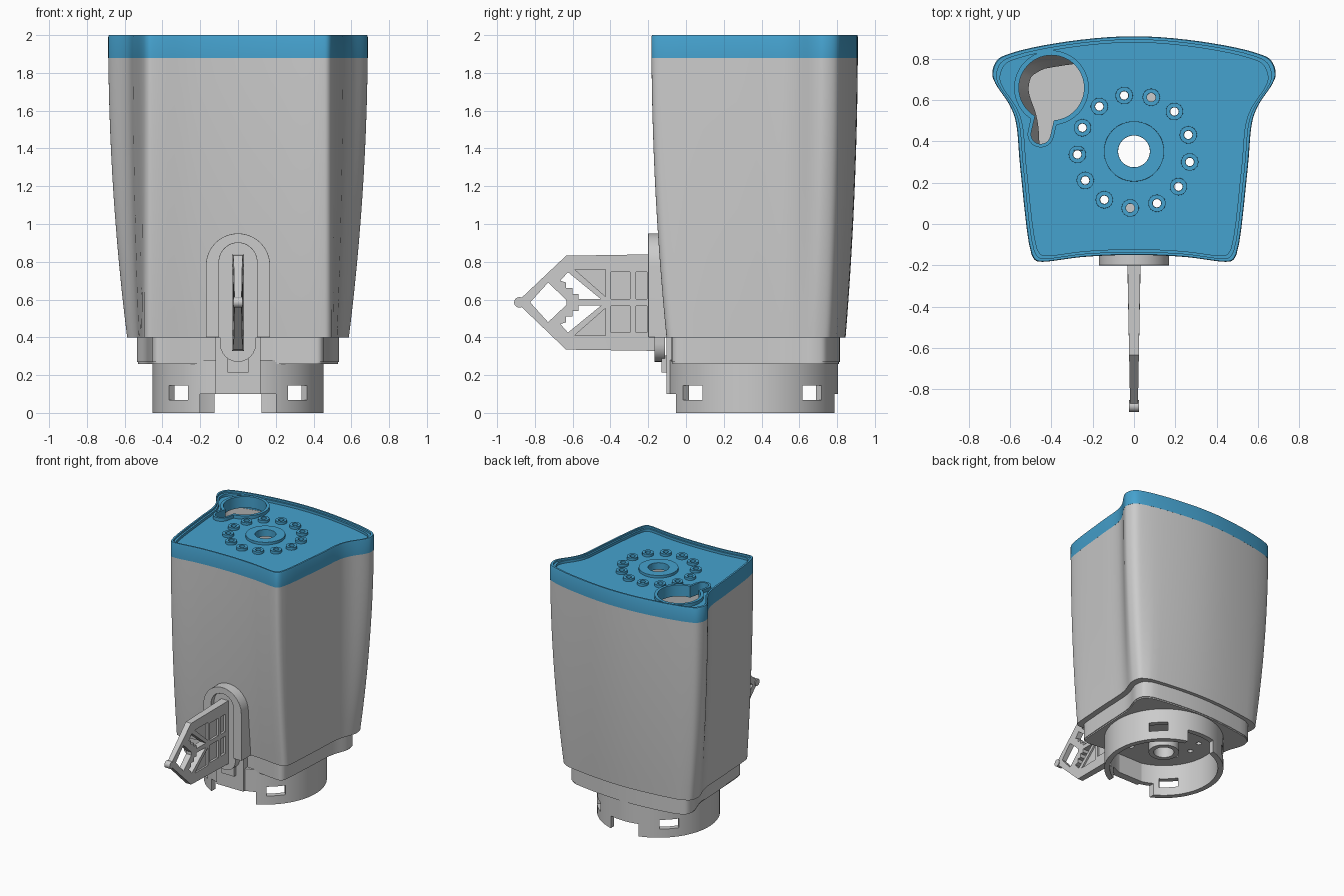
import bpy, bmesh
from math import sin, cos, pi, asin, radians
from mathutils import Vector, Matrix

if "Cube" in bpy.data.objects:
    bpy.data.objects.remove(bpy.data.objects["Cube"])

CX, CY = 0.0, 0.352          # axis of the round features


def finish(name, bm, mat=None):
    bmesh.ops.remove_doubles(bm, verts=bm.verts, dist=1e-5)
    bmesh.ops.recalc_face_normals(bm, faces=bm.faces)
    me = bpy.data.meshes.new(name)
    bm.to_mesh(me)
    bm.free()
    ob = bpy.data.objects.new(name, me)
    bpy.context.collection.objects.link(ob)
    if mat:
        me.materials.append(mat)
    return ob


def baked(ob):
    bpy.context.view_layer.update()
    return bpy.data.meshes.new_from_object(ob.evaluated_get(bpy.context.evaluated_depsgraph_get()))


def plate(name, loops, lo, hi, axis='Z', mat=None):
    """Extrude a 2D outline (first loop) with holes (other loops) along an axis."""
    cu = bpy.data.curves.new(name, 'CURVE')
    cu.dimensions, cu.fill_mode, cu.extrude = '2D', 'BOTH', (hi - lo) / 2
    for loop in loops:
        sp = cu.splines.new('POLY')
        sp.points.add(len(loop) - 1)
        for p, q in zip(sp.points, loop):
            p.co = (q[0], q[1], 0, 1)
        sp.use_cyclic_u = True
    tmp = bpy.data.objects.new(name + "_outline", cu)
    bpy.context.collection.objects.link(tmp)
    me = baked(tmp)
    bpy.data.objects.remove(tmp)
    mid = (lo + hi) / 2
    turn = {'Z': Matrix.Translation((0, 0, mid)),
            'Y': Matrix.Translation((0, mid, 0)) @ Matrix.Rotation(pi / 2, 4, 'X'),
            'X': Matrix.Translation((mid, 0, 0)) @ Matrix(((0, 0, 1, 0), (1, 0, 0, 0), (0, 1, 0, 0), (0, 0, 0, 1)))}
    me.transform(turn[axis])
    bm = bmesh.new()
    bm.from_mesh(me)
    return finish(name, bm, mat)


def loft(name, rings, mat=None):
    """Skin a cyclic list of (outline, z) rings."""
    bm = bmesh.new()
    vs = [[bm.verts.new((p[0], p[1], z)) for p in loop] for loop, z in rings]
    n = len(vs[0])
    for a, b in zip(vs, vs[1:] + vs[:1]):
        for i in range(n):
            bm.faces.new((a[i], a[(i + 1) % n], b[(i + 1) % n], b[i]))
    return finish(name, bm, mat)


def box(name, size, loc, rot=0):
    bm = bmesh.new()
    m = Matrix.Translation(loc) @ Matrix.Rotation(rot, 4, 'Z') @ Matrix.Diagonal((*size, 1))
    bmesh.ops.create_cube(bm, size=1, matrix=m)
    return finish(name, bm)


def circle(x, y, r, n=32):
    return [(x + r * cos(2 * pi * i / n), y + r * sin(2 * pi * i / n)) for i in range(n)]


def bevel(ob, width, angle=50):
    m = ob.modifiers.new("soft_edges", 'BEVEL')
    m.width, m.segments, m.limit_method, m.angle_limit = width, 3, 'ANGLE', radians(angle)


def smooth(P, n=5):
    """Closed centripetal spline through the points."""
    out, mix = [], lambda a, b, t0, t1, t: a + (b - a) * ((t - t0) / (t1 - t0))
    for i in range(len(P)):
        p = [P[(i + k - 1) % len(P)] for k in range(4)]
        t = [0]
        for a, b in zip(p, p[1:]):
            t.append(t[-1] + (b - a).length ** 0.5)
        for k in range(n):
            u = t[1] + (t[2] - t[1]) * k / n
            A = [mix(p[j], p[j + 1], t[j], t[j + 1], u) for j in range(3)]
            B = [mix(A[j], A[j + 1], t[j], t[j + 2], u) for j in range(2)]
            out.append(mix(B[0], B[1], t[1], t[2], u))
    return out


HALF = [(0, -.15), (.25, -.16), (.44, -.183), (.475, -.178), (.497, -.146), (.551, .268), (.574, .5),
        (.605, .58), (.673, .683), (.687, .73), (.663, .795), (.59, .83), (.32, .885), (0, .91)]
OUTLINE = smooth([Vector(p) for p in HALF] + [Vector((-x, y)) for x, y in HALF[-2:0:-1]])


def section(z, sx=1.0, sy=1.0):
    """Body outline at height z, tapering downwards, scaled about its middle."""
    s = min(1, max(0, (2 - z) / 1.6)) ** 2
    pts = []
    for x, y in OUTLINE:
        dx = s * 0.1 * max(0, (abs(x) - .497) / .19)
        x += -dx if x > 0 else dx
        y += s * (.08 - .145 * (y + .185) / 1.095)
        pts.append((x * sx, .36 + (y - .36) * sy))
    return pts


blue = bpy.data.materials.new("lid_blue")
blue.diffuse_color = (0.06, 0.36, 0.62, 1)
blue.use_nodes = True
blue.node_tree.nodes["Principled BSDF"].inputs["Base Color"].default_value = blue.diffuse_color

# Hollow tapered body with its stepped base
levels = [.4 + 1.48 * i / 12 for i in range(13)]
base = section(.4, .91, .94)
rings = [(base, .27), (base, .4)] + [(section(z), z) for z in levels]
rings += [(section(z, .94, .94), z) for z in levels[:0:-1]]
rings += [(section(.4, .87, .9), .4), (section(.4, .87, .9), .27)]
loft("body", rings)

# Floor with drain holes and a central tube
spots = [(CX + .275 * cos(radians(100 - k * 360 / 13)), CY + .275 * sin(radians(100 - k * 360 / 13)))
         for k in range(13)]
drains = [circle(x, y, .02, 16) for k, (x, y) in enumerate(spots) if k not in (1, 7)]
plate("floor", [section(.4, .9, .93), circle(CX, CY, .077)] + drains, .26, .3)
plate("floor_tube", [circle(CX, CY, .115, 48), circle(CX, CY, .077)], .14, .27)

# Round collar under the body, with windows and locking notches
collar = plate("collar", [circle(CX, CY, .452, 96), circle(CX, CY, .41, 96)], 0, .28)
cutters = [box("window_cutter", (1.4, .145, .075), (CX, CY, .107), a) for a in (pi / 4, -pi / 4)]
cutters += [box("front_notch_cutter", (.4, .5, .3), (0, -.05, -.05)),
            box("back_notch_cutter", (.25, .4, .3), (0, .8, -.05))]
for c in cutters:
    c.hide_render = True
    m = collar.modifiers.new("cut", 'BOOLEAN')
    m.operation, m.solver, m.object = 'DIFFERENCE', 'EXACT', c
cut_mesh = baked(collar)
collar.modifiers.clear()
collar.data = cut_mesh
for c in cutters:
    bpy.data.objects.remove(c)
box("front_guide", (.24, .06, .3), (0, -.073, .25))

# Lid: skirt with stepped rim, and a recessed deck with holes
loft("lid_rim", [(section(2), 1.88), (section(2), 1.99), (section(2, .994, .994), 2),
                 (section(2, .97, .97), 2), (section(2, .97, .97), 1.985),
                 (section(2, .945, .945), 1.985), (section(2, .945, .945), 1.88)], blue)


def keyhole(r, w, c=Vector((-.4, .66)), e=Vector((-.452, .435))):
    """Circle with a round-ended slot running off towards e."""
    u = (e - c).normalized()
    v, a = Vector((-u.y, u.x)), asin(w / r)
    pts = [c + r * (u * cos(t) + v * sin(t)) for t in (a + (2 * pi - 2 * a) * i / 48 for i in range(49))]
    return pts + [e + w * (u * cos(t) + v * sin(t)) for t in (-pi / 2 + pi * i / 12 for i in range(13))]


holes = [circle(x, y, .021, 20) for x, y in spots]
plate("lid_deck", [section(2, .96, .96), keyhole(.158, .047), circle(CX, CY, .077, 48)] + holes, 1.93, 1.965, mat=blue)
plate("filling_collar", [keyhole(.181, .064), keyhole(.158, .047)], 1.9, 1.992, mat=blue)
hub = plate("lid_hub", [circle(CX, CY, .146, 48), circle(CX, CY, .077, 48)], 1.94, 1.986, mat=blue)
bevel(hub, .012)
for x, y in spots:
    boss = plate("lid_boss", [circle(x, y, .042, 24), circle(x, y, .021, 20)], 1.94, 1.986, mat=blue)
    bevel(boss, .006)


# Arched housing on the front with a recessed slot plate
def arch(r, zc, z0):
    return [(r * cos(pi * i / 24), zc + r * sin(pi * i / 24)) for i in range(25)] + [(-r, z0), (r, z0)]


housing = plate("lever_housing", [arch(.17, .78, .4)], -.163, -.03, 'Y')
frame = plate("housing_frame", [arch(.17, .78, .4)[:25] + [(-.17, .4), (-.1, .4)]
                                + arch(.1, .8, .4)[24::-1] + [(.1, .4), (.17, .4)]], -.2, -.06, 'Y')
bevel(frame, .022)
capsule = [(.095 * cos(pi * i / 12), (.8 if i <= 12 else .365) + .095 * sin(pi * i / 12)) for i in range(24)]
capsule.insert(13, (-.095, .365))
capsule.append((.095, .365))
plate("slot_plate", [capsule], -.168, -.112, 'Y')
box("slot_stop", (.11, .05, .09), (0, -.105, .26))

# Lever: framed blade with pockets, thin web and a round tip
MID = .585


def both(loop):
    return [loop, [(y, 2 * MID - z) for y, z in loop]]


outline = [(-.14, .84), (-.635, .832), (-.875, .605), (-.875, .565), (-.635, .335), (-.14, .328)]
diamond = [(-.825, MID), (-.73, .69), (-.632, .597), (-.632, .573), (-.73, .48)]
stairs = both([(-.665, .7), (-.625, .745), (-.45, .602), (-.57, .602), (-.57, .63), (-.6, .63),
               (-.6, .66), (-.635, .66), (-.635, .69)])
pockets = both([(-.59, .76), (-.425, .76), (-.425, .615)])
for y0, y1 in ((-.397, -.296), (-.265, -.206)):
    pockets += both([(y0, .603), (y1, .603), (y1, .745), (y0, .745)])
blade = plate("lever_blade", [outline, diamond] + stairs + pockets, -.032, .032, 'X')
web = plate("lever_web", [outline, diamond] + stairs, -.012, .012, 'X')
for v in blade.data.vertices:
    v.co.x *= 1 + .6 * min(0, v.co.y + .2)
plate("lever_tip", [circle(-.882, MID, .028, 24)], -.024, .024, 'X')

# Smooth shading with sharp edges kept
bpy.ops.object.select_all(action='DESELECT')
for ob in bpy.context.scene.objects:
    ob.select_set(True)
    bpy.context.view_layer.objects.active = ob
bpy.ops.object.shade_smooth_by_angle(angle=radians(32))
